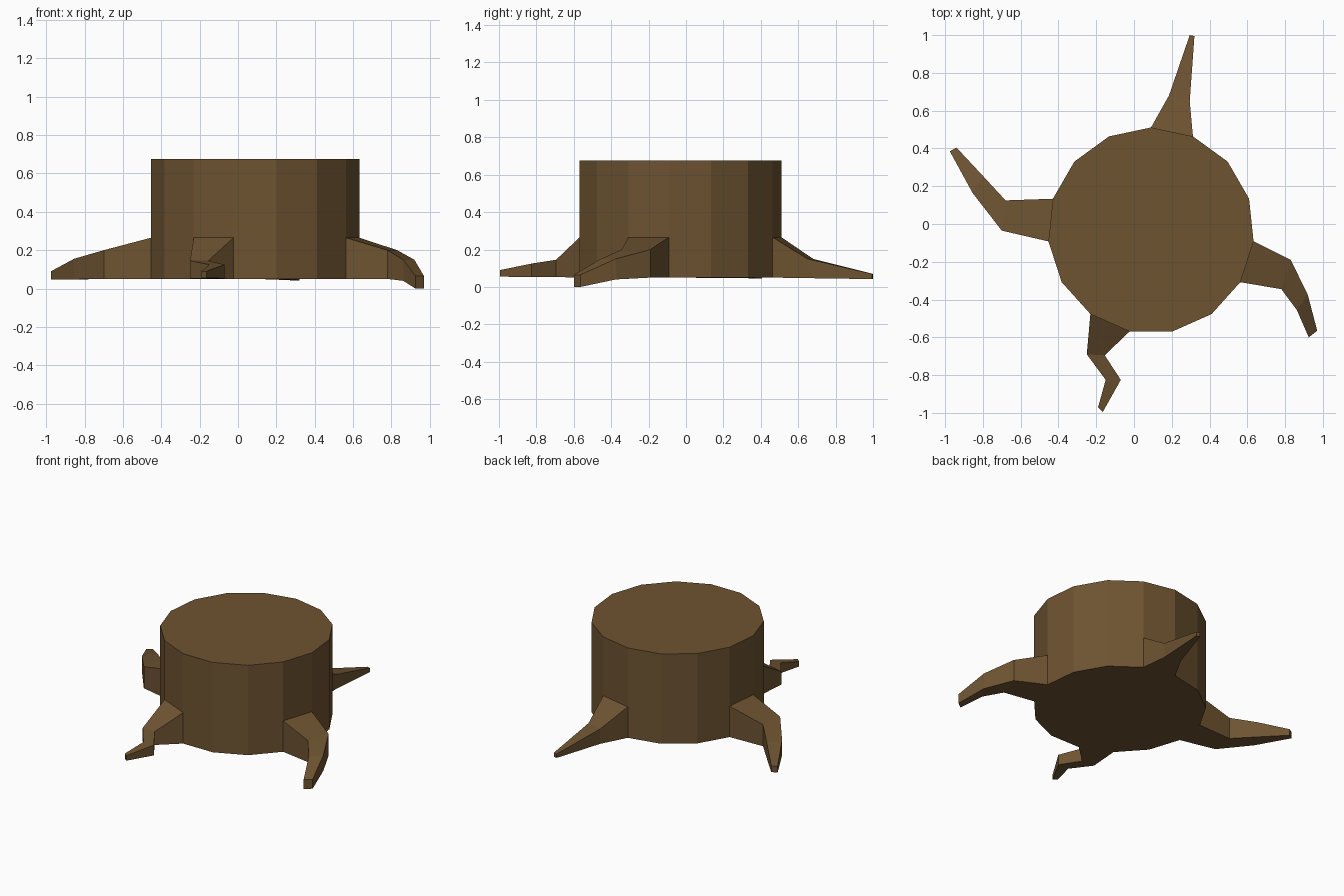
import bpy, bmesh, math
from mathutils import Vector

if "Cube" in bpy.data.objects:
    bpy.data.objects.remove(bpy.data.objects["Cube"])

bark = bpy.data.materials.new("brown bark")
bark.diffuse_color = (0.156, 0.087, 0.031, 1)
bark.use_nodes = True
bark.node_tree.nodes["Principled BSDF"].inputs["Base Color"].default_value = bark.diffuse_color

CX, CY, R, N = 0.09, -0.035, 0.546, 15
BASE, COLLAR, TOP = 0.05, 0.265, 0.675


def rim(i):
    a = math.radians(90 + i * 360 / N)
    return (CX + R * math.cos(a), CY + R * math.sin(a))


def finish(name, bm):
    bmesh.ops.recalc_face_normals(bm, faces=bm.faces[:])
    me = bpy.data.meshes.new(name)
    bm.to_mesh(me)
    bm.free()
    me.materials.append(bark)
    bpy.context.collection.objects.link(bpy.data.objects.new(name, me))


# Trunk: fifteen-sided flat-topped prism
bm = bmesh.new()
low = [bm.verts.new((*rim(i), BASE)) for i in range(N)]
high = [bm.verts.new((*rim(i), TOP)) for i in range(N)]
bm.faces.new(low)
bm.faces.new(high)
for i in range(N):
    j = (i + 1) % N
    bm.faces.new((low[i], low[j], high[j], high[i]))
finish("trunk", bm)


# Root: grows out of trunk side i through sections (point a, point b, bottom, top)
def root(name, i, sections):
    bm = bmesh.new()
    rings = []
    for a, b, z0, z1 in [(rim(i), rim(i + 1), BASE, COLLAR)] + sections:
        rings.append([bm.verts.new(p) for p in
                      ((*a, z0), (*b, z0), (*b, z1), (*a, z1))])
    for r, s in zip(rings, rings[1:]):
        for k in range(4):
            m = (k + 1) % 4
            bm.faces.new((r[k], r[m], s[m], s[k]))
    bm.faces.new(rings[-1])
    # close the hidden inner end just inside the trunk
    inner = bmesh.ops.extrude_edge_only(
        bm, edges=[e for e in bm.edges if e.is_boundary])["geom"]
    verts = [v for v in inner if isinstance(v, bmesh.types.BMVert)]
    for v in verts:
        v.co += (Vector((CX, CY, 0.15)) - v.co) * 0.05
    bmesh.ops.holes_fill(bm, edges=[e for e in bm.edges if e.is_boundary])
    finish(name, bm)


root("back_root", 14, [
    ((0.295, 0.65), (0.185, 0.68), 0.047, 0.15),
    ((0.32, 0.995), (0.295, 1.0), 0.042, 0.07)])
root("left_root", 3, [
    ((-0.68, 0.125), (-0.70, -0.035), 0.05, 0.20),
    ((-0.80, 0.255), (-0.855, 0.165), 0.048, 0.155),
    ((-0.94, 0.405), (-0.975, 0.385), 0.046, 0.09)])
root("front_root", 6, [
    ((-0.25, -0.69), (-0.155, -0.695), 0.053, 0.145),
    ((-0.15, -0.825), (-0.07, -0.825), 0.053, 0.125),
    ((-0.19, -0.97), (-0.165, -0.995), 0.055, 0.09)])
root("right_root", 10, [
    ((0.78, -0.345), (0.83, -0.19), 0.05, 0.20),
    ((0.862, -0.455), (0.92, -0.375), 0.04, 0.15),
    ((0.925, -0.6), (0.97, -0.565), 0.0, 0.065)])
